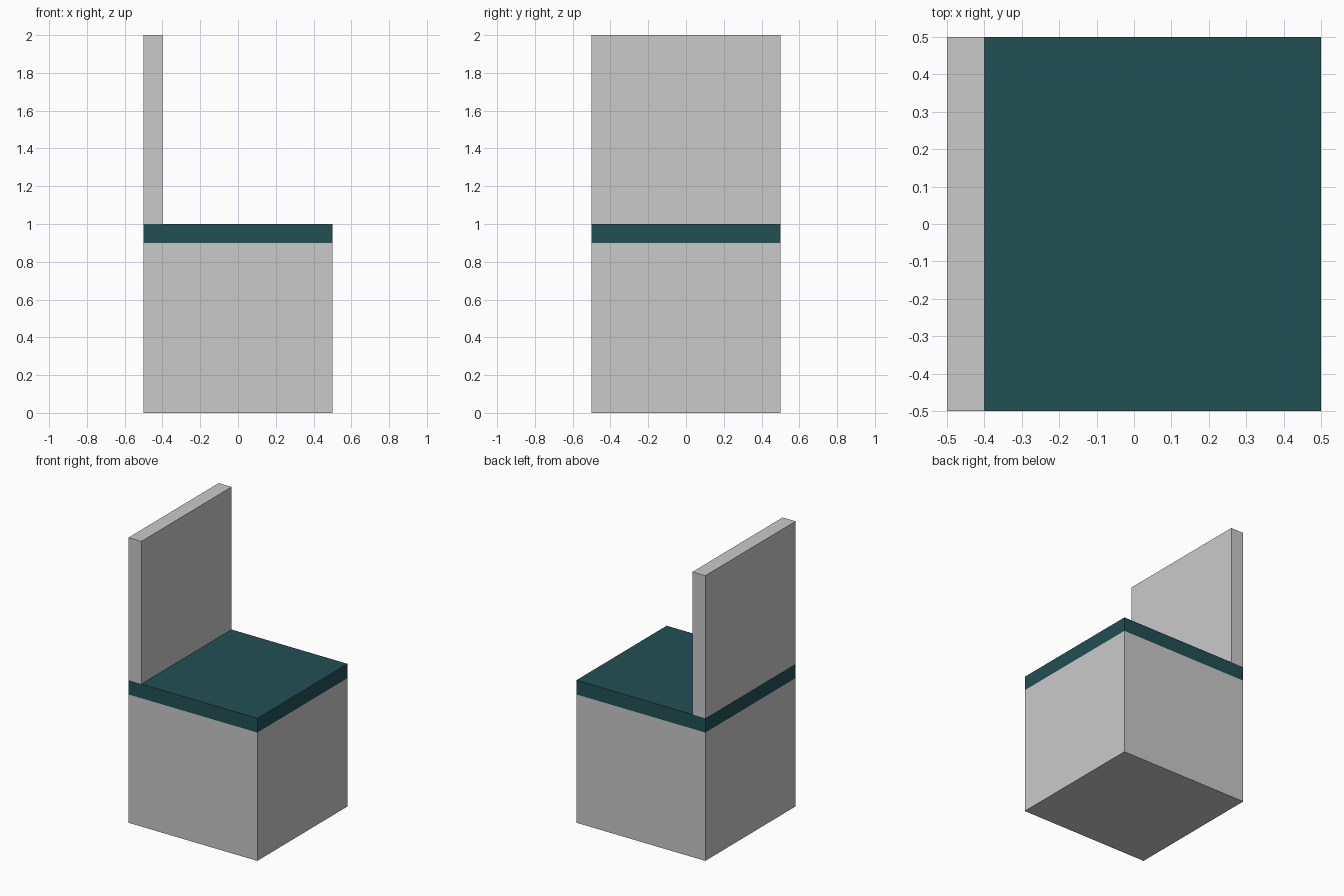
import bpy, bmesh
from mathutils import Vector

if "Cube" in bpy.data.objects:
    bpy.data.objects.remove(bpy.data.objects["Cube"])


def material(name, rgb):
    m = bpy.data.materials.new(name)
    m.diffuse_color = (*rgb, 1.0)
    m.use_nodes = True
    m.node_tree.nodes["Principled BSDF"].inputs["Base Color"].default_value = m.diffuse_color
    return m


GREY = material("light_grey", (0.59, 0.59, 0.59))
TEAL = material("dark_teal", (0.016, 0.08, 0.089))


def box(name, lo, hi, mats, cut_z=None):
    """Box between two corners; faces above cut_z take the second material."""
    lo, hi = Vector(lo), Vector(hi)
    bm = bmesh.new()
    bmesh.ops.create_cube(bm, size=1)
    for v in bm.verts:
        v.co = Vector(((v.co[i] + 0.5) * (hi[i] - lo[i]) + lo[i]) for i in range(3))
    if cut_z is not None:
        bmesh.ops.bisect_plane(bm, geom=bm.verts[:] + bm.edges[:] + bm.faces[:],
                               plane_co=(0, 0, cut_z), plane_no=(0, 0, 1))
        for f in bm.faces:
            f.material_index = int(f.calc_center_median().z > cut_z)
    me = bpy.data.meshes.new(name)
    bm.to_mesh(me)
    bm.free()
    for m in mats:
        me.materials.append(m)
    ob = bpy.data.objects.new(name, me)
    bpy.context.collection.objects.link(ob)
    return ob


# Solid base with the coloured seat band on top
box("seat_base", (-0.5, -0.5, 0), (0.5, 0.5, 1), [GREY, TEAL], cut_z=0.9)

# Thin upright back along the left edge
box("backrest", (-0.5, -0.5, 1), (-0.4, 0.5, 2), [GREY])
